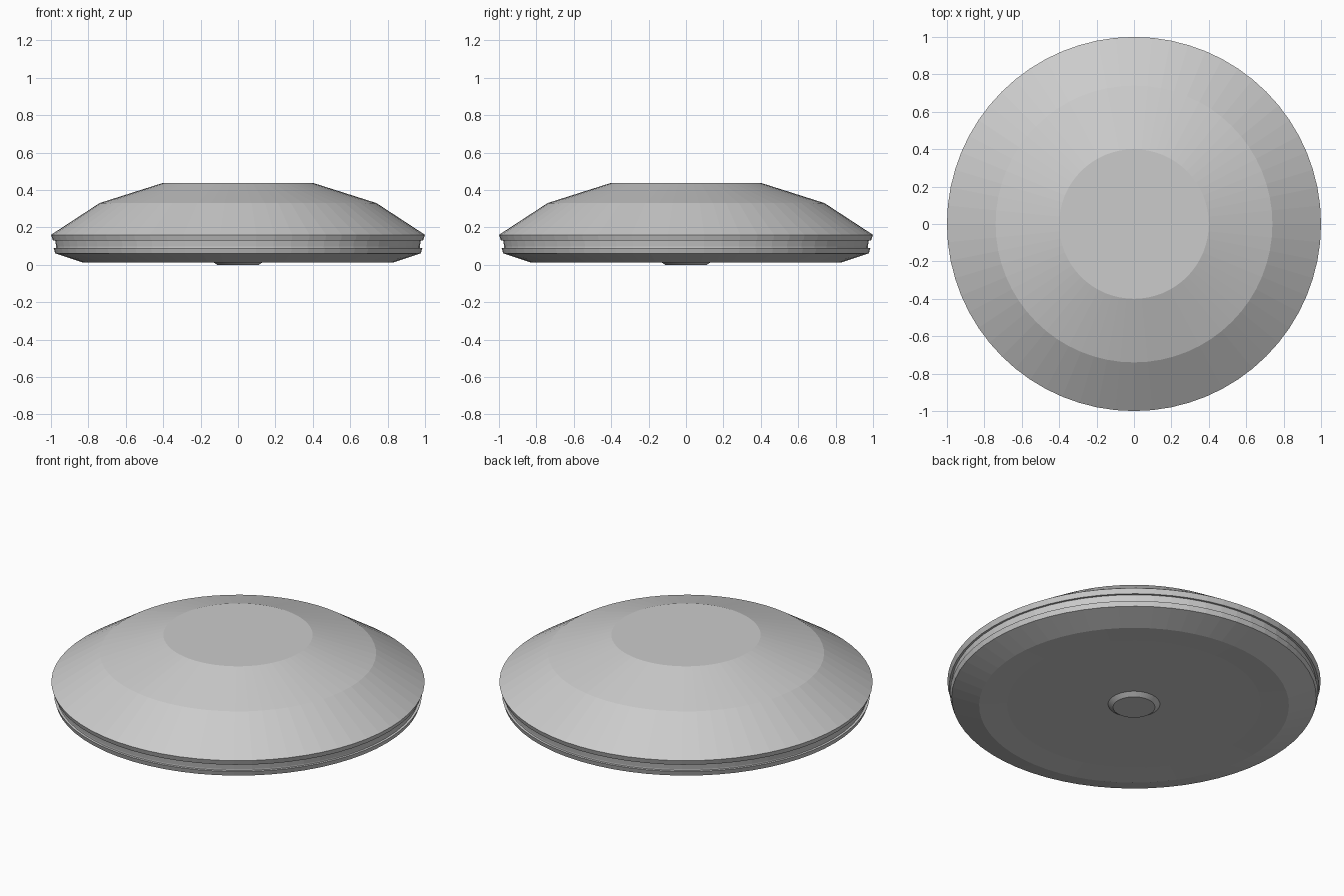
import bpy, bmesh, math

if "Cube" in bpy.data.objects:
    bpy.data.objects.remove(bpy.data.objects["Cube"])

SEGMENTS = 64


def lathe(name, profile, cap_first=False, cap_last=False):
    """Revolve (radius, z) points, listed top to bottom, around z."""
    bm = bmesh.new()
    rings = []
    for r, z in profile:
        rings.append([bm.verts.new((r * math.cos(2 * math.pi * i / SEGMENTS),
                                    r * math.sin(2 * math.pi * i / SEGMENTS), z))
                      for i in range(SEGMENTS)])
    for upper, lower in zip(rings, rings[1:]):
        for i in range(SEGMENTS):
            j = (i + 1) % SEGMENTS
            bm.faces.new((upper[i], lower[i], lower[j], upper[j]))
    if cap_first:
        bm.faces.new(rings[0])
    if cap_last:
        bm.faces.new(rings[-1][::-1])
    mesh = bpy.data.meshes.new(name)
    bm.to_mesh(mesh)
    bm.free()
    obj = bpy.data.objects.new(name, mesh)
    bpy.context.collection.objects.link(obj)
    return obj


# Faceted upper cover with its overhanging rim
lathe("top_cover", [(0.40, 0.438), (0.74, 0.33), (1.0, 0.16),
                    (0.99, 0.131), (0.978, 0.131)], cap_first=True)

# Recessed groove between the two halves
lathe("rim_groove", [(0.978, 0.131), (0.972, 0.097), (0.972, 0.089)])

# Lower shell, with a slightly hollow underside
lathe("base_shell", [(0.972, 0.089), (0.986, 0.089), (0.977, 0.061),
                     (0.83, 0.012), (0.68, 0.019), (0.139, 0.019)])

# Small tapered foot in the middle of the underside
lathe("centre_foot", [(0.139, 0.019), (0.112, 0.0)], cap_last=True)
